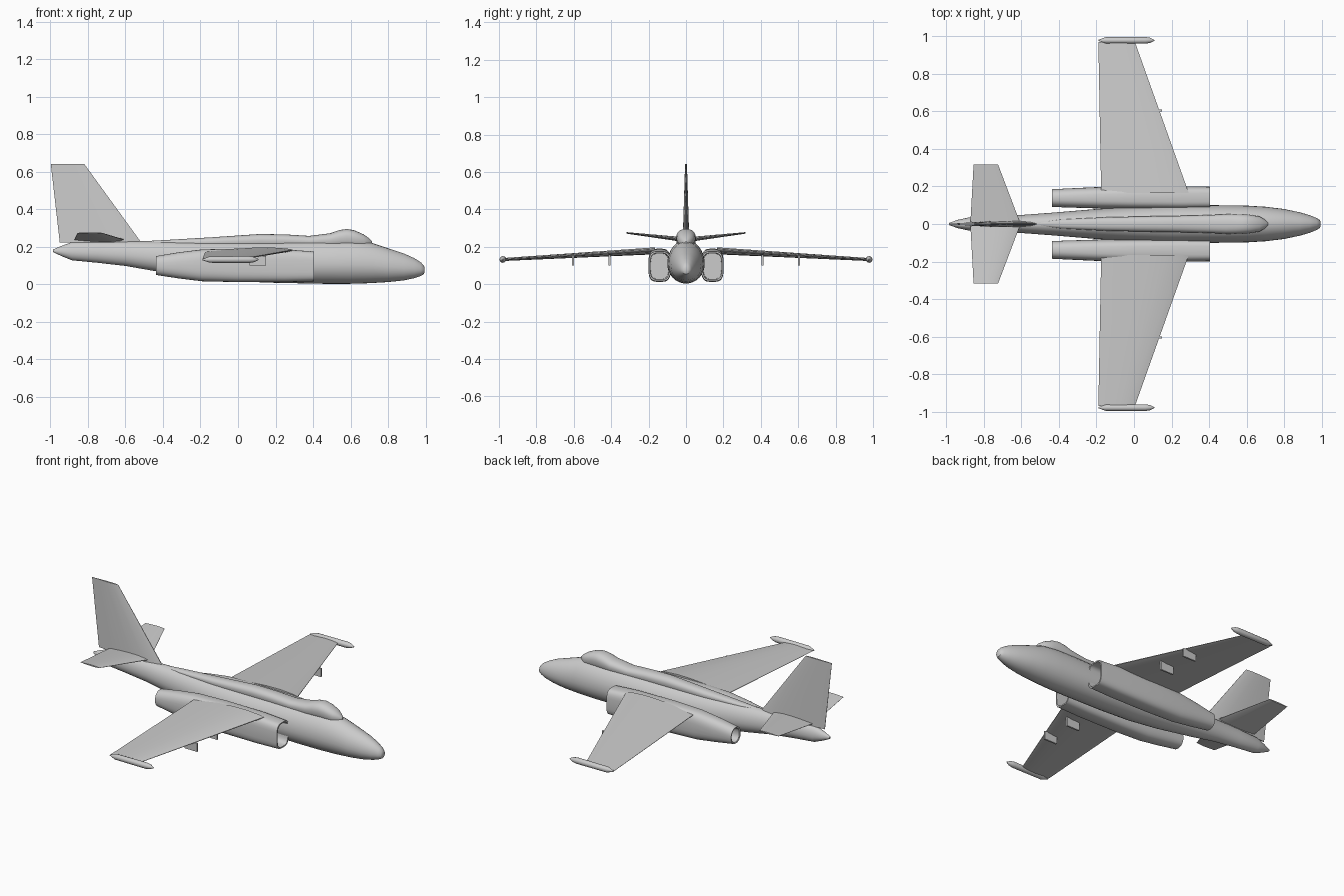
import bpy, bmesh, math
from mathutils import Vector

grey = bpy.data.materials.new("airframe grey")
grey.diffuse_color = (0.6, 0.6, 0.6, 1)


def finish(name, bm, angle=35):
    bmesh.ops.recalc_face_normals(bm, faces=bm.faces)
    mesh = bpy.data.meshes.new(name)
    bm.to_mesh(mesh)
    bm.free()
    mesh.materials.append(grey)
    ob = bpy.data.objects.new(name, mesh)
    bpy.context.collection.objects.link(ob)
    bpy.ops.object.select_all(action='DESELECT')
    ob.select_set(True)
    bpy.context.view_layer.objects.active = ob
    bpy.ops.object.shade_smooth_by_angle(angle=math.radians(angle))
    return ob


def skin(name, rings, angle=35):
    """Join equal-sized rings of points with quads and cap both ends."""
    bm = bmesh.new()
    loops = [[bm.verts.new(p) for p in ring] for ring in rings]
    n = len(loops[0])
    for a, b in zip(loops, loops[1:]):
        for i in range(n):
            bm.faces.new((a[i], a[(i + 1) % n], b[(i + 1) % n], b[i]))
    bm.faces.new(loops[0])
    bm.faces.new(loops[-1])
    return finish(name, bm, angle)


def oval(x, y, half, bottom, top, mid=0.5, power=2.0, n=32):
    """Superellipse ring across x, widest at fraction mid of its height."""
    zc = bottom + (top - bottom) * mid
    ring = []
    for i in range(n):
        a = 2 * math.pi * i / n
        c, s = math.cos(a), math.sin(a)
        h = (top - zc) if s > 0 else (zc - bottom)
        ring.append((x, y + half * math.copysign(abs(c) ** (2 / power), c),
                     zc + h * math.copysign(abs(s) ** (2 / power), s)))
    return ring


def panel(name, root, tip, thick_axis):
    """Tapered flying surface; each end is (leading point, trailing point, thickness)."""
    t = Vector(thick_axis)
    rings = []
    for lead, trail, thick in (root, tip):
        lead, trail = Vector(lead), Vector(trail)
        upper = [(0, 0.12), (0.06, 0.5), (0.25, 0.95), (0.45, 1), (0.75, 0.6), (1, 0.08)]
        pts = [(u, h) for u, h in upper] + [(u, -h) for u, h in reversed(upper)]
        rings.append([lead.lerp(trail, u) + t * (h * thick / 2) for u, h in pts])
    return skin(name, rings, 40)


# Fuselage: x, half width, bottom, top
body = [(-0.985, 0.006, 0.172, 0.186), (-0.94, 0.022, 0.15, 0.205), (-0.885, 0.034, 0.128, 0.225),
        (-0.75, 0.04, 0.115, 0.229), (-0.6, 0.048, 0.098, 0.23), (-0.44, 0.06, 0.07, 0.23),
        (-0.2, 0.08, 0.035, 0.228), (0.0, 0.092, 0.015, 0.228), (0.2, 0.1, 0.008, 0.23),
        (0.45, 0.1, 0.003, 0.236), (0.6, 0.098, 0.003, 0.236), (0.7, 0.092, 0.006, 0.225),
        (0.8, 0.08, 0.012, 0.192), (0.885, 0.062, 0.021, 0.164), (0.94, 0.046, 0.033, 0.139),
        (0.975, 0.031, 0.045, 0.117), (0.99, 0.021, 0.054, 0.101), (0.995, 0.01, 0.066, 0.088)]
skin("fuselage", [oval(x, 0, w, b, t, 0.45) for x, w, b, t in body])

# Canopy flowing into the dorsal spine
spine = [(-0.5, 0.01, 0.215, 0.23), (-0.39, 0.024, 0.2, 0.236), (-0.15, 0.036, 0.19, 0.25),
         (0.115, 0.042, 0.19, 0.268), (0.25, 0.044, 0.19, 0.266), (0.38, 0.047, 0.19, 0.258),
         (0.49, 0.052, 0.19, 0.272), (0.54, 0.053, 0.19, 0.289), (0.58, 0.052, 0.19, 0.295),
         (0.62, 0.049, 0.19, 0.288), (0.67, 0.04, 0.19, 0.266), (0.7, 0.022, 0.195, 0.245),
         (0.715, 0.005, 0.205, 0.228)]
skin("canopy_and_spine", [oval(x, 0, w, b, t, 0.55, 2.3) for x, w, b, t in spine])

for side, label in ((1, "left"), (-1, "right")):
    # Engine nacelle: hollow inlet in front, hollow exhaust behind
    # x, centre y, half width, bottom, top, squareness
    duct = [(-0.3, 0.138, 0.033, 0.06, 0.14, 2.2), (-0.435, 0.138, 0.037, 0.058, 0.141, 2.2),
            (-0.438, 0.138, 0.047, 0.05, 0.15, 2.2), (-0.32, 0.139, 0.052, 0.032, 0.17, 2.5),
            (-0.19, 0.14, 0.057, 0.016, 0.186, 2.8), (0.0, 0.141, 0.06, 0.012, 0.19, 3.2),
            (0.25, 0.141, 0.06, 0.012, 0.186, 3.5), (0.405, 0.141, 0.058, 0.016, 0.175, 3.5),
            (0.405, 0.141, 0.05, 0.024, 0.167, 3.5), (0.25, 0.141, 0.048, 0.027, 0.164, 3.2)]
    skin(label + "_nacelle", [oval(x, y * side, w, b, t, 0.5, p) for x, y, w, b, t, p in duct])

    # Main wing, drooping toward the tip
    panel(label + "_wing", ((0.292, 0.165 * side, 0.182), (-0.175, 0.165 * side, 0.172), 0.036),
          ((0.005, 0.97 * side, 0.132), (-0.19, 0.97 * side, 0.132), 0.016), (0, 0, 1))

    # Wingtip pod
    pod = [(-0.19, 0.003), (-0.15, 0.017), (0.06, 0.018), (0.085, 0.014), (0.108, 0.003)]
    skin(label + "_tip_pod", [oval(x, 0.979 * side, r, 0.132 - r, 0.132 + r, n=12)
                              for x, r in pod])

    # Underwing pylons
    for y, top, place in ((0.41, 0.165, "inner"), (0.605, 0.152, "outer")):
        skin(f"{label}_{place}_pylon", [[(x, y * side + dy, z) for dy, z in
             ((-0.005, 0.1), (0.005, 0.1), (0.005, top), (-0.005, top))] for x in (0.06, 0.148)])

    # Tailplane, raised toward the tip
    panel(label + "_tailplane", ((-0.608, 0.01 * side, 0.238), (-0.872, 0.01 * side, 0.238), 0.026),
          ((-0.725, 0.318 * side, 0.274), (-0.855, 0.318 * side, 0.274), 0.008), (0, 0, 1))

# Tail fin
panel("tail_fin", ((-0.515, 0, 0.222), (-0.95, 0, 0.222), 0.036),
      ((-0.82, 0, 0.642), (-0.998, 0, 0.642), 0.01), (0, 1, 0))
